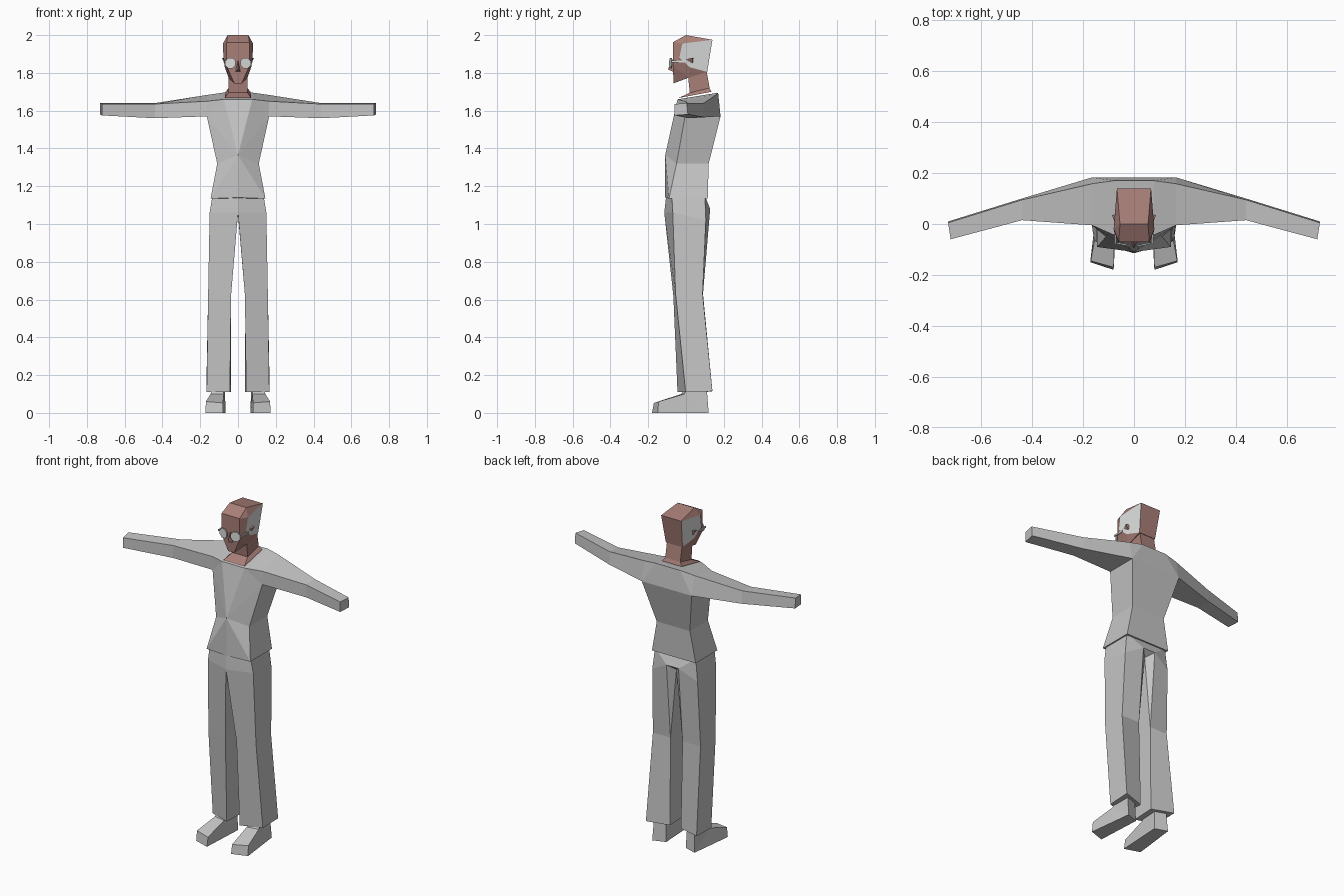
import bpy
from math import radians

if "Cube" in bpy.data.objects:
    bpy.data.objects.remove(bpy.data.objects["Cube"])


def material(name, colour):
    mat = bpy.data.materials.new(name)
    mat.use_nodes = True
    mat.diffuse_color = (*colour, 1)
    mat.node_tree.nodes["Principled BSDF"].inputs["Base Color"].default_value = (*colour, 1)
    return mat


CLOTH = material("cloth grey", (.56, .56, .56))
SKIN = material("skin brown", (.40, .215, .19))
PALE = material("pale grey", (.72, .73, .73))


def symmetric(name, points, sides, centre="", mats=(CLOTH,), pale=()):
    """Lower-case letters are the +x points, upper-case their mirror images.
    Side faces are mirrored, centre faces are built once."""
    verts, index = [], {}
    for key, (x, y, z) in points.items():
        for letter, sx in ((key, x), (key.upper(), -x)):
            if letter.isupper() and x == 0:
                index[letter] = index[key]
                continue
            index[letter] = len(verts)
            verts.append((sx, y, z))
    words = []
    for word in sides.split():
        words += [word, word.upper()[::-1]]
    words += centre.split()
    faces = [list(dict.fromkeys(index[c] for c in w)) for w in words]
    mesh = bpy.data.meshes.new(name)
    mesh.from_pydata(verts, [], faces)
    obj = bpy.data.objects.new(name, mesh)
    bpy.context.collection.objects.link(obj)
    for mat in mats:
        mesh.materials.append(mat)
    for poly, word in zip(mesh.polygons, words):
        if word.lower() in pale or word.lower()[::-1] in pale:
            poly.material_index = 1
    # consistent outward normals
    bpy.context.view_layer.objects.active = obj
    bpy.ops.object.select_all(action='DESELECT')
    obj.select_set(True)
    bpy.ops.object.mode_set(mode='EDIT')
    bpy.ops.mesh.select_all(action='SELECT')
    bpy.ops.mesh.normals_make_consistent(inside=False)
    bpy.ops.object.mode_set(mode='OBJECT')
    return obj


# Shirt: hem, waist, chest, neckline, shoulder, elbow and wrist
symmetric("shirt", dict(
    a=(0, -.11, 1.14), b=(.145, -.09, 1.135), c=(.145, .115, 1.135),
    e=(0, -.11, 1.365), f=(.11, -.05, 1.32), g=(.11, .12, 1.32),
    i=(.165, -.005, 1.57), j=(.165, .183, 1.57),
    m=(.075, -.045, 1.66), n=(.08, .17, 1.695),
    p=(.165, -.005, 1.65), q=(.165, .158, 1.683),
    r=(.44, .015, 1.56), s=(.44, .1, 1.565), t=(.44, .095, 1.64), u=(.44, .015, 1.635),
    v=(.72, -.06, 1.575), w=(.73, .01, 1.58), x=(.73, .005, 1.64), y=(.72, -.06, 1.635)),
    "abe bfe efi eim ipm bcgf fgji jnq mpqn irup ijsr jqts putq rvyu rswv stxw tuyx vwxy",
    "abcCB cgGC gjJG jnNJ mnNM emM")

# Trousers: waist, hips, knees and cuffs
symmetric("trousers", dict(
    a=(0, -.105, 1.15), b=(.135, -.075, 1.15), c=(.135, .1, 1.15),
    e=(0, -.115, 1.06), f=(.15, -.07, 1.06), g=(.15, .105, 1.02),
    h=(.04, .128, 1.08), i=(0, .09, 1.05),
    j=(.037, -.067, .62), k=(.158, -.055, .63), l=(.158, .088, .63), m=(.04, .09, .63),
    n=(.043, -.045, .11), o=(.166, -.002, .11), p=(.168, .14, .115), q=(.036, .1, .11)),
    "abfe bcgf cgh ejkf fklg glmh hmi ieJ".replace("ieJ", "imje")
    + " jnok kopl lpqm mqnj nopq",
    "abcCB chHC hiH")

# Shoes, toes turned slightly outward
symmetric("shoes", dict(
    a=(.08, -.18, 0), b=(.172, -.15, 0), c=(.14, .12, 0), d=(.065, .095, 0),
    e=(.08, -.17, .053), f=(.17, -.145, .06), g=(.145, -.01, .1), h=(.075, -.025, .1),
    i=(.14, .005, .125), j=(.078, -.01, .125), k=(.135, .11, .125), l=(.07, .09, .125)),
    "abcd abfe efgh hgij ijlk".replace("ijlk", "ijlk"[0:2] + "lk")
    + " bcgf ckig dahl".replace("dahl", "daeh dhjl") + " cdlk")

# Neck with flared collar base
symmetric("neck", dict(
    a=(.05, .01, 1.79), b=(.05, .108, 1.815), c=(.05, .02, 1.695),
    d=(.05, .125, 1.72), e=(.07, -.04, 1.667), f=(.066, .135, 1.7)),
    "abdc cdfe", "acCA ceEC bdDB dfFD abBA efFE", (SKIN,))

# Head: skin planes with pale panels on the sides
symmetric("head", dict(
    a=(.055, 0, 2), b=(.067, .14, 1.975), c=(.06, -.07, 1.962), d=(.08, -.02, 1.955),
    e=(.06, -.07, 1.835), f=(.07, .02, 1.83), g=(.05, .015, 1.775),
    h=(.055, .112, 1.805), i=(.02, -.065, 1.745), j=(.077, -.035, 1.88)),
    "adb acd dbhfj cdje ejfg egi fhg", "abBA caAC ceEC eiIE igGI ghHG bhHB",
    (SKIN, PALE), ("dbhfj",))

# Nose wedge
symmetric("nose", dict(
    a=(0, -.068, 1.875), b=(.014, -.066, 1.805), c=(0, -.096, 1.818)),
    "abc", "abB bcB", (SKIN,))

# Ears
symmetric("ears", dict(
    a=(.07, -.01, 1.87), b=(.086, .035, 1.88), c=(.068, .035, 1.85), d=(.065, .04, 1.88)),
    "abc abd bcd acd", "", (SKIN,))

# Glasses: round lenses and thin side arms
for side, sx in (("left", 1), ("right", -1)):
    bpy.ops.mesh.primitive_cylinder_add(
        vertices=8, radius=.03, depth=.006, location=(sx * .04, -.08, 1.852),
        rotation=(radians(90), radians(22.5), radians(sx * 12)))
    lens = bpy.context.object
    lens.name = side + "_lens"
    lens.data.materials.append(PALE)
    bpy.ops.mesh.primitive_cube_add(size=1, location=(sx * .074, -.043, 1.86))
    arm = bpy.context.object
    arm.name = side + "_glasses_arm"
    arm.scale = (.006, .07, .009)
    arm.data.materials.append(PALE)
